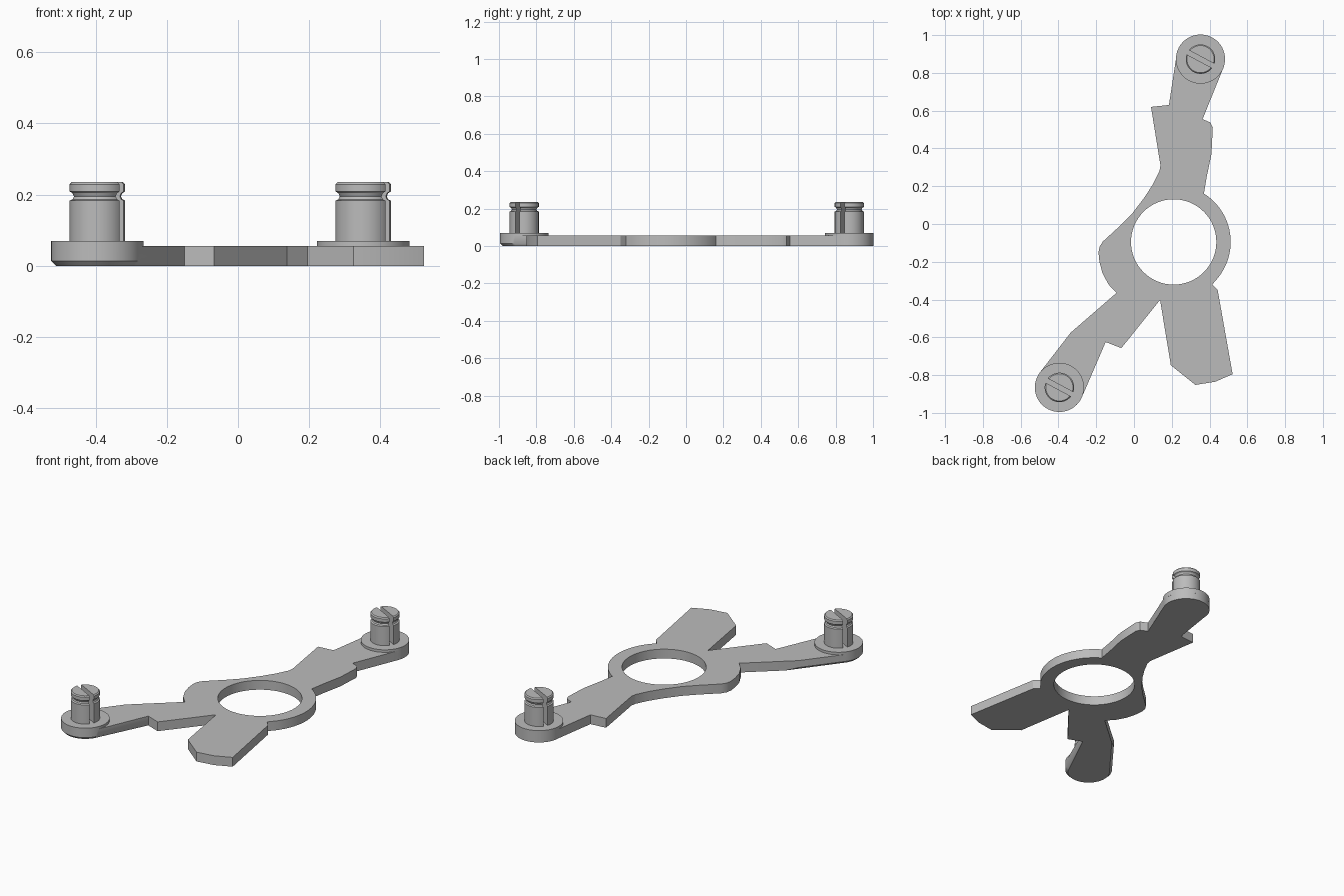
import bpy
import bmesh
from math import sin, cos, pi, radians
from mathutils import Matrix

cube = bpy.data.objects.get("Cube")
if cube:
    bpy.data.objects.remove(cube, do_unlink=True)

grey = bpy.data.materials.new("plain grey")
grey.use_nodes = True
grey.diffuse_color = (0.5, 0.5, 0.5, 1)
grey.node_tree.nodes["Principled BSDF"].inputs["Base Color"].default_value = (0.5, 0.5, 0.5, 1)

THICK = 0.055
FLANGE_TOP = 0.07
FLANGE_R = 0.13
RING = (0.21, -0.095)
POSTS = {"rear": (0.352, 0.873), "front": (-0.395, -0.865)}


def arc(centre, r, start, end, steps):
    """Points along an arc, angles in degrees."""
    angles = [radians(start + (end - start) * i / steps) for i in range(steps + 1)]
    return [(centre[0] + r * cos(a), centre[1] + r * sin(a)) for a in angles]


def finish(bm, name):
    bmesh.ops.recalc_face_normals(bm, faces=bm.faces)
    mesh = bpy.data.meshes.new(name)
    bm.to_mesh(mesh)
    bm.free()
    mesh.materials.append(grey)
    obj = bpy.data.objects.new(name, mesh)
    bpy.context.collection.objects.link(obj)
    return obj


def activate(obj):
    bpy.ops.object.select_all(action='DESELECT')
    obj.select_set(True)
    bpy.context.view_layer.objects.active = obj


def cut(obj, cutter):
    mod = obj.modifiers.new("cut", 'BOOLEAN')
    mod.operation = 'DIFFERENCE'
    mod.solver = 'EXACT'
    mod.object = cutter
    activate(obj)
    bpy.ops.object.modifier_apply(modifier=mod.name)
    bpy.data.objects.remove(cutter, do_unlink=True)


def smooth(obj):
    activate(obj)
    bpy.ops.object.shade_smooth_by_angle(angle=radians(30))


def cylinder(name, centre, r, z0, z1):
    bm = bmesh.new()
    bmesh.ops.create_cone(bm, cap_ends=True, segments=64, radius1=r, radius2=r, depth=z1 - z0,
                          matrix=Matrix.Translation((*centre, (z0 + z1) / 2)))
    return finish(bm, name)


# Plate outline, counter-clockwise from the right of the rear arm
outline = arc(POSTS["rear"], FLANGE_R, -25, 180, 28)
outline += [(0.185, 0.63), (0.09, 0.62), (0.14, 0.31), (0.135, 0.28), (0.1, 0.21), (0.055, 0.14),
            (-0.01, 0.055), (-0.08, -0.015), (-0.165, -0.093), (-0.182, -0.12), (-0.188, -0.15),
            (-0.183, -0.2), (-0.167, -0.26), (-0.135, -0.32), (-0.093, -0.365), (-0.335, -0.575)]
outline += arc(POSTS["front"], FLANGE_R, 140, 337, 26)
outline += [(-0.15, -0.625), (-0.067, -0.657), (0.138, -0.402),
            (0.195, -0.748), (0.325, -0.852), (0.43, -0.835), (0.522, -0.795),
            (0.443, -0.35), (0.415, -0.32)]
outline += arc(RING, 0.302, -44, 58, 20)
outline += [(0.385, 0.25), (0.41, 0.37), (0.417, 0.51), (0.405, 0.537), (0.363, 0.555)]

# Plate, with the underside of the front arm chamfered
bm = bmesh.new()
base = bm.faces.new([bm.verts.new((x, y, 0)) for x, y in outline])
raised = bmesh.ops.extrude_face_region(bm, geom=[base])["geom"]
bmesh.ops.translate(bm, vec=(0, 0, THICK), verts=[v for v in raised if isinstance(v, bmesh.types.BMVert)])
if not any(len(f.verts) == len(outline) and f.calc_center_median().z < 0.001 for f in bm.faces):
    bm.faces.new([v for v in bm.verts if v.co.z < 0.001])
bmesh.ops.recalc_face_normals(bm, faces=bm.faces)
rim = [e for e in bm.edges
       if all(v.co.z < 0.001 and v.co.y < -0.57 and v.co.x < -0.14 for v in e.verts)]
bmesh.ops.bevel(bm, geom=rim, offset=0.014, segments=1, affect='EDGES')
plate = finish(bm, "plate")
cut(plate, cylinder("hole_cutter", RING, 0.226, -0.1, 0.2))
smooth(plate)

# Turned profile of the slotted pin: radius, height
PIN = [(0, 0.05), (0.078, 0.05), (0.078, 0.183), (0.07, 0.187), (0.066, 0.195), (0.07, 0.204),
       (0.078, 0.209), (0.078, 0.229), (0.072, 0.235), (0, 0.235)]

for side, centre in POSTS.items():
    flange = cylinder(side + "_flange", centre, FLANGE_R, 0.04, FLANGE_TOP)
    smooth(flange)

    bm = bmesh.new()
    verts = [bm.verts.new((r, 0, z)) for r, z in PIN]
    edges = [bm.edges.new(pair) for pair in zip(verts, verts[1:])]
    bmesh.ops.spin(bm, geom=verts + edges, cent=(0, 0, 0), axis=(0, 0, 1), angle=2 * pi, steps=48)
    bmesh.ops.remove_doubles(bm, verts=bm.verts, dist=0.0001)
    bmesh.ops.translate(bm, vec=(*centre, 0), verts=bm.verts)
    pin = finish(bm, side + "_pin")

    # Slot running down the full pin
    bm = bmesh.new()
    bmesh.ops.create_cube(bm, size=1, matrix=Matrix.Translation((*centre, FLANGE_TOP + 0.15))
                          @ Matrix.Rotation(radians(-28), 4, 'Z') @ Matrix.Diagonal((0.3, 0.025, 0.3, 1)))
    cut(pin, finish(bm, "slot_cutter"))
    smooth(pin)
